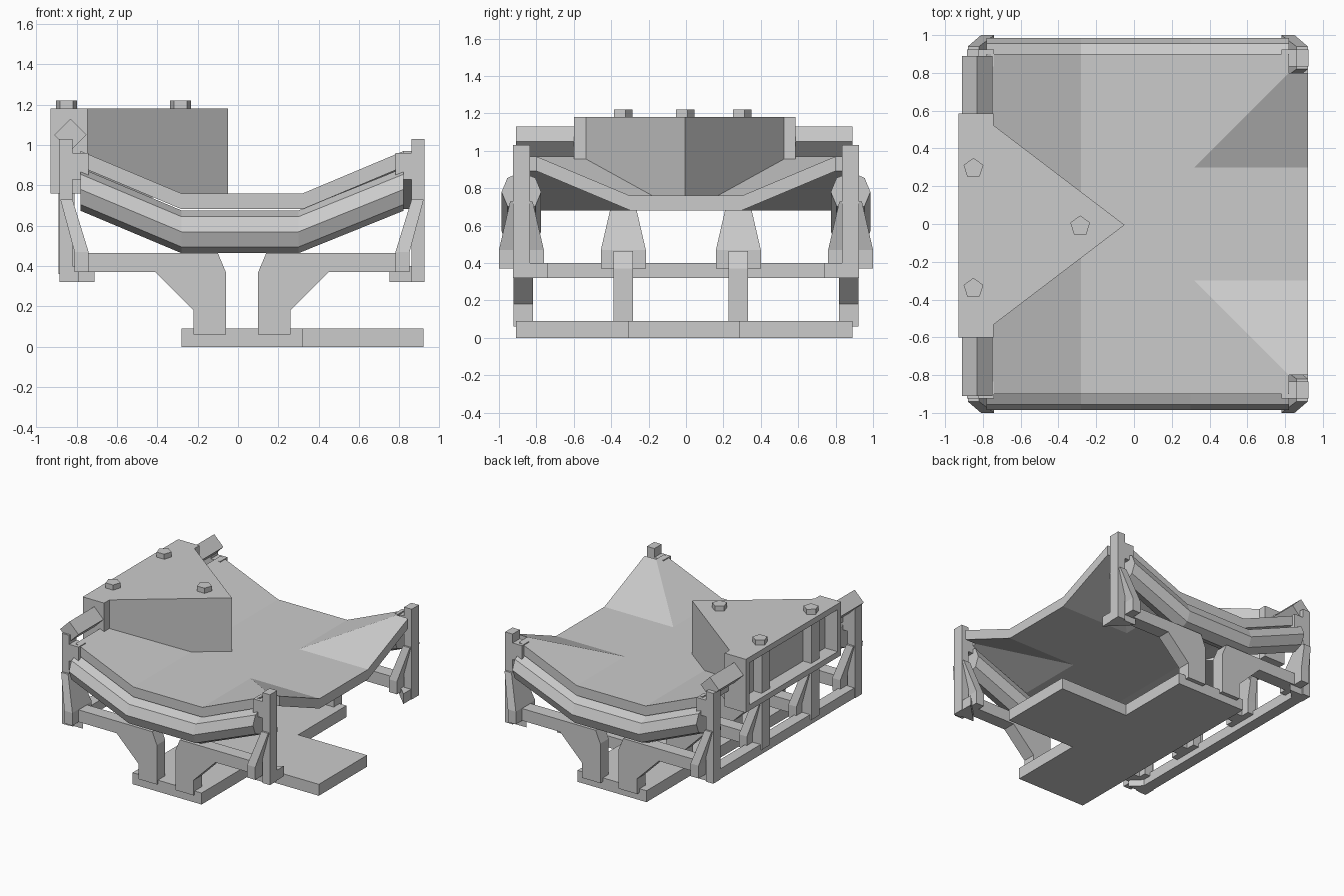
import bpy, bmesh, math
from mathutils import Vector

if "Cube" in bpy.data.objects:
    bpy.data.objects.remove(bpy.data.objects["Cube"])

CX = 0.02            # symmetry plane of the frame in x
MID_Y = (-0.335, 0.28)


def finish(name, bm):
    bmesh.ops.recalc_face_normals(bm, faces=bm.faces)
    me = bpy.data.meshes.new(name)
    bm.to_mesh(me)
    bm.free()
    ob = bpy.data.objects.new(name, me)
    bpy.context.collection.objects.link(ob)
    return ob


def loft(name, rings):
    """Closed skin through a list of equal-length point rings."""
    bm = bmesh.new()
    vs = [[bm.verts.new(p) for p in r] for r in rings]
    n = len(vs[0])
    for a, b in zip(vs, vs[1:]):
        for i in range(n):
            bm.faces.new((a[i], a[(i + 1) % n], b[(i + 1) % n], b[i]))
    bm.faces.new(vs[0])
    bm.faces.new(vs[-1])
    return finish(name, bm)


def prism(name, pts, lo, hi, axis='z'):
    """Extrude a 2D profile: xy along z, or xz along y."""
    put = (lambda p, h: (p[0], p[1], h)) if axis == 'z' else (lambda p, h: (p[0], h, p[1]))
    return loft(name, [[put(p, h) for p in pts] for h in (lo, hi)])


def rect(x0, x1, y0, y1):
    return [(x0, y0), (x1, y0), (x1, y1), (x0, y1)]


def box(name, x0, x1, y0, y1, z0, z1):
    return prism(name, rect(x0, x1, y0, y1), z0, z1)


# Base plate: T-shaped
prism("base_plate", [(-.28, -.91), (.32, -.91), (.32, -.31), (.92, -.31),
                     (.92, .29), (.32, .29), (.32, .89), (-.28, .89)], 0, .09)

# Bed: trough floor with two raised corners at the +x end
bm = bmesh.new()
for s in (1, -1):
    for face in (
        [(-.78, 0, .97), (-.28, 0, .76), (-.28, .9, .76), (-.78, .9, .97)],
        [(-.28, 0, .76), (.32, 0, .76), (.32, .3, .76), (.32, .9, .76), (-.28, .9, .76)],
        [(.32, 0, .76), (.92, 0, .76), (.92, .3, .76), (.32, .3, .76)],
        [(.32, .3, .76), (.92, .3, .76), (.92, .8, .97), (.82, .8, .97)],
        [(.32, .3, .76), (.82, .8, .97), (.82, .9, .97), (.32, .9, .76)],
    ):
        bm.faces.new([bm.verts.new((x, y * s, z)) for x, y, z in face])
bmesh.ops.remove_doubles(bm, verts=bm.verts, dist=1e-4)
bmesh.ops.recalc_face_normals(bm, faces=bm.faces)
old = bm.faces[:]
copy = bmesh.ops.duplicate(bm, geom=bm.verts[:] + bm.edges[:] + bm.faces[:])
new_verts = [g for g in copy["geom"] if isinstance(g, bmesh.types.BMVert)]
bmesh.ops.translate(bm, verts=new_verts, vec=(0, 0, -.078))
rim = [e for e in bm.edges if e.is_boundary]
bmesh.ops.bridge_loops(bm, edges=rim)
finish("bed", bm)

# Octagonal side tubes following the bed
for s in (-1, 1):
    rings = []
    for x, z in ((-.78, .78), (-.28, .57), (.30, .57), (.82, .78)):
        rings.append([(x, s * .88 + .106 * math.cos(k * math.pi / 4),
                       z + .106 * math.sin(k * math.pi / 4)) for k in range(8)])
    loft("side_tube", rings)

# Support arms with diagonal brace
ARM = [(.08, .06), (.24, .06), (.24, .18), (.43, .37), (.80, .37),
       (.80, .465), (.12, .465), (.08, .37)]


def arm(side, y):
    prism("support_arm", [(CX + side * x, z) for x, z in ARM], y - .052, y + .052, 'y')


# Leaning brace on a wide base
def brace(side, y):
    def ring(x0, x1, w, z):
        return [(CX + side * a, y + b, z) for a, b in rect(x0, x1, -w, w)]
    loft("leaning_brace", [ring(.76, .83, .12, .37), ring(.76, .83, .12, .47),
                           ring(.84, .90, .06, .73)])


# Corners: arm, brace, post, triangular foot and link to the bed
for side in (-1, 1):
    for s in (-1, 1):
        y = s * .88
        arm(side, s * .87)
        brace(side, y)
        xs = sorted((CX + side * .84, CX + side * .905))
        box("corner_post", *xs, y - .045, y + .045, .32, 1.03)
        prism("corner_foot", [(CX + side * .90, s * .91), (CX + side * .73, s * .91),
                              (CX + side * .90, s * .74)], .32, .40)
        xs = sorted((CX + side * .76, CX + side * .86))
        box("post_link", *xs, y - .045, y + .045, .83, .96)

# Back rail with its middle arms, braces and posts
box("back_rail", -.88, -.79, -.92, .89, .32, .40)
for y in MID_Y:
    arm(-1, y)
    brace(-1, y)
    box("middle_post", -.89, -.81, y - .05, y + .05, .36, 1.16)

# Wedge housing with a recessed back frame
prism("wedge_housing", [(-.76, -.545), (-.05, -.005), (-.76, .535)], .74, 1.18)
box("frame_panel", -.82, -.745, -.60, .585, .76, 1.18)
for z in (.76, 1.135):
    box("frame_bar", -.93, -.81, -.60, .585, z, z + .045)
for y in (-.60, .54):
    box("frame_side", -.93, -.81, y, y + .045, .76, 1.18)

# Square bar turned on edge, one stub each side
for y0, y1 in ((-.91, -.58), (.57, .89)):
    prism("diamond_bar", [(-.91, 1.05), (-.83, .97), (-.75, 1.05), (-.83, 1.13)], y0, y1, 'y')

# Five-sided bolts
for x, y in ((-.85, .295), (-.85, -.34), (-.285, -.01)):
    pts = [(x + .055 * math.cos(math.pi / 2 + k * math.tau / 5),
            y + .055 * math.sin(math.pi / 2 + k * math.tau / 5)) for k in range(5)]
    prism("bolt", pts, 1.17, 1.22)
